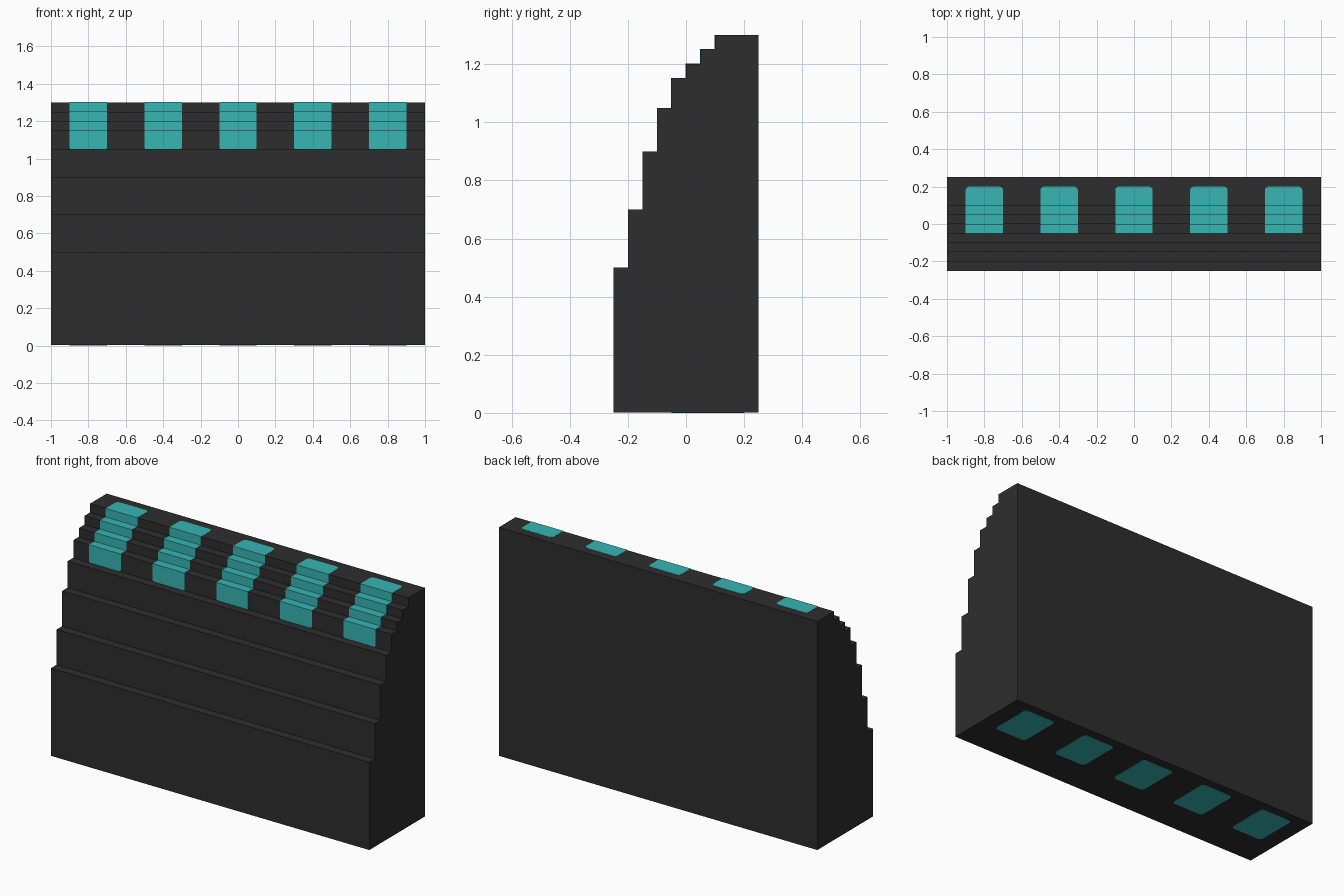
import bpy, bmesh, math
from mathutils import Vector

if "Cube" in bpy.data.objects:
    bpy.data.objects.remove(bpy.data.objects["Cube"])

T = 0.002          # plate thickness
R = 0.02           # rounded corner radius
HALF = 0.1         # half width of a stripe
BACK, STRIPE_BACK = 0.25, 0.2
# front edge and height of every step
STEPS = [(-0.25, 0.5), (-0.2, 0.7), (-0.15, 0.9), (-0.1, 1.05),
         (-0.05, 1.15), (0.0, 1.2), (0.05, 1.25), (0.1, 1.3)]


def material(name, rgb):
    m = bpy.data.materials.new(name)
    m.diffuse_color = (*rgb, 1)
    m.use_nodes = True
    m.node_tree.nodes["Principled BSDF"].inputs["Base Color"].default_value = m.diffuse_color
    return m


charcoal = material("charcoal", (0.027, 0.027, 0.027))
teal = material("teal", (0.038, 0.46, 0.46))


def add_prism(bm, outline, direction):
    """Extrude a closed outline along a vector into a solid."""
    face = bm.faces.new([bm.verts.new(p) for p in outline])
    new = bmesh.ops.extrude_face_region(bm, geom=[face])["geom"]
    verts = [g for g in new if isinstance(g, bmesh.types.BMVert)]
    bmesh.ops.translate(bm, verts=verts, vec=Vector(direction))


def finish(bm, name, mat):
    bmesh.ops.recalc_face_normals(bm, faces=bm.faces)
    mesh = bpy.data.meshes.new(name)
    bm.to_mesh(mesh)
    bm.free()
    mesh.materials.append(mat)
    obj = bpy.data.objects.new(name, mesh)
    bpy.context.collection.objects.link(obj)


def rounded_rect(a0, a1, b0, b1, r_low, r_high):
    """2D rectangle with separate corner radii on its low and high b edges."""
    pts = []
    for a, b, sa, sb, r, start in ((a1, b1, -1, -1, r_high, 0), (a0, b1, 1, -1, r_high, 90),
                                   (a0, b0, 1, 1, r_low, 180), (a1, b0, -1, 1, r_low, 270)):
        if r == 0:
            pts.append((a, b))
            continue
        for k in range(5):
            t = math.radians(start + k * 22.5)
            pts.append((a + sa * r + r * math.cos(t), b + sb * r + r * math.sin(t)))
    return pts


# Stepped block: side profile extruded along x
profile = [(STEPS[0][0], T)]
for i, (y, z) in enumerate(STEPS):
    profile.append((y, z))
    profile.append((STEPS[i + 1][0] if i + 1 < len(STEPS) else BACK, z))
profile.append((BACK, T))
bm = bmesh.new()
add_prism(bm, [(-1, y, z) for y, z in profile], (2, 0, 0))
finish(bm, "stepped_block", charcoal)

# Five stripes climbing the upper steps, each with a matching patch underneath
for n in range(5):
    x = -0.8 + 0.4 * n
    x0, x1 = x - HALF, x + HALF
    bm = bmesh.new()
    for i in range(4, len(STEPS)):
        y, z = STEPS[i]
        last = i + 1 == len(STEPS)
        y_end = STRIPE_BACK if last else STEPS[i + 1][0]
        # riser plate, slightly rounded at the lowest edge
        riser = rounded_rect(x0, x1, STEPS[i - 1][1], z, 0.01 if i == 4 else 0, 0)
        add_prism(bm, [(a, y, b) for a, b in riser], (0, -T, 0))
        # tread plate, rounded at the rear of the top step
        tread = rounded_rect(x0, x1, y - T, y_end, 0, R if last else 0)
        add_prism(bm, [(a, b, z) for a, b in tread], (0, 0, T if not last else T / 2))
    finish(bm, f"step_stripe_{n + 1}", teal)

    bm = bmesh.new()
    patch = rounded_rect(x0, x1, STEPS[4][0], STRIPE_BACK, R, R)
    add_prism(bm, [(a, b, 0) for a, b in patch], (0, 0, T))
    finish(bm, f"underside_patch_{n + 1}", teal)
